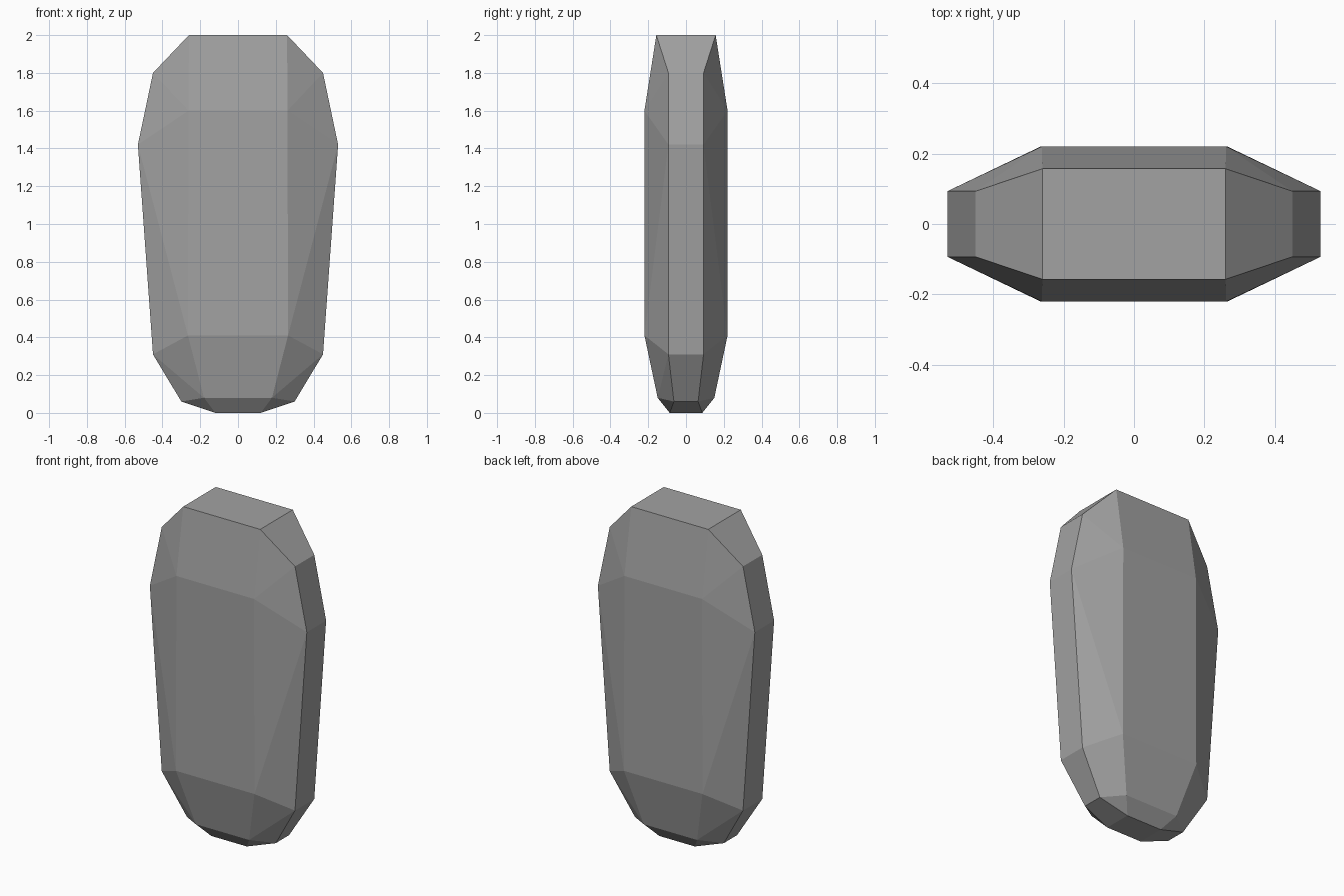
import bpy
import bmesh

if "Cube" in bpy.data.objects:
    bpy.data.objects.remove(bpy.data.objects["Cube"], do_unlink=True)

# Grey stone material
stone = bpy.data.materials.new("stone_grey")
stone.use_nodes = True
grey = (0.36, 0.36, 0.36, 1)
stone.diffuse_color = grey
bsdf = next(n for n in stone.node_tree.nodes if n.type == "BSDF_PRINCIPLED")
bsdf.inputs["Base Color"].default_value = grey
bsdf.inputs["Roughness"].default_value = 0.9

# Corner profile of one quarter: broad face, then narrow side
face_corners = [(0.12, 0.086, 0), (0.18, 0.15, 0.08), (0.265, 0.22, 0.41),
                (0.262, 0.22, 1.6), (0.26, 0.157, 2)]
side_corners = [(0.30, 0.064, 0.06), (0.45, 0.093, 0.31),
                (0.53, 0.093, 1.42), (0.45, 0.093, 1.80)]

# Mirror the corners both ways and wrap them in a faceted skin
bm = bmesh.new()
for x, y, z in face_corners + side_corners:
    for sx in (-1, 1):
        for sy in (-1, 1):
            bm.verts.new((sx * x, sy * y, z))
bmesh.ops.convex_hull(bm, input=bm.verts[:])
bmesh.ops.dissolve_limit(bm, angle_limit=0.005, verts=bm.verts[:], edges=bm.edges[:])
bmesh.ops.recalc_face_normals(bm, faces=bm.faces[:])

mesh = bpy.data.meshes.new("standing_stone")
bm.to_mesh(mesh)
bm.free()
mesh.materials.append(stone)
mesh.shade_flat()
bpy.context.collection.objects.link(bpy.data.objects.new("standing_stone", mesh))
